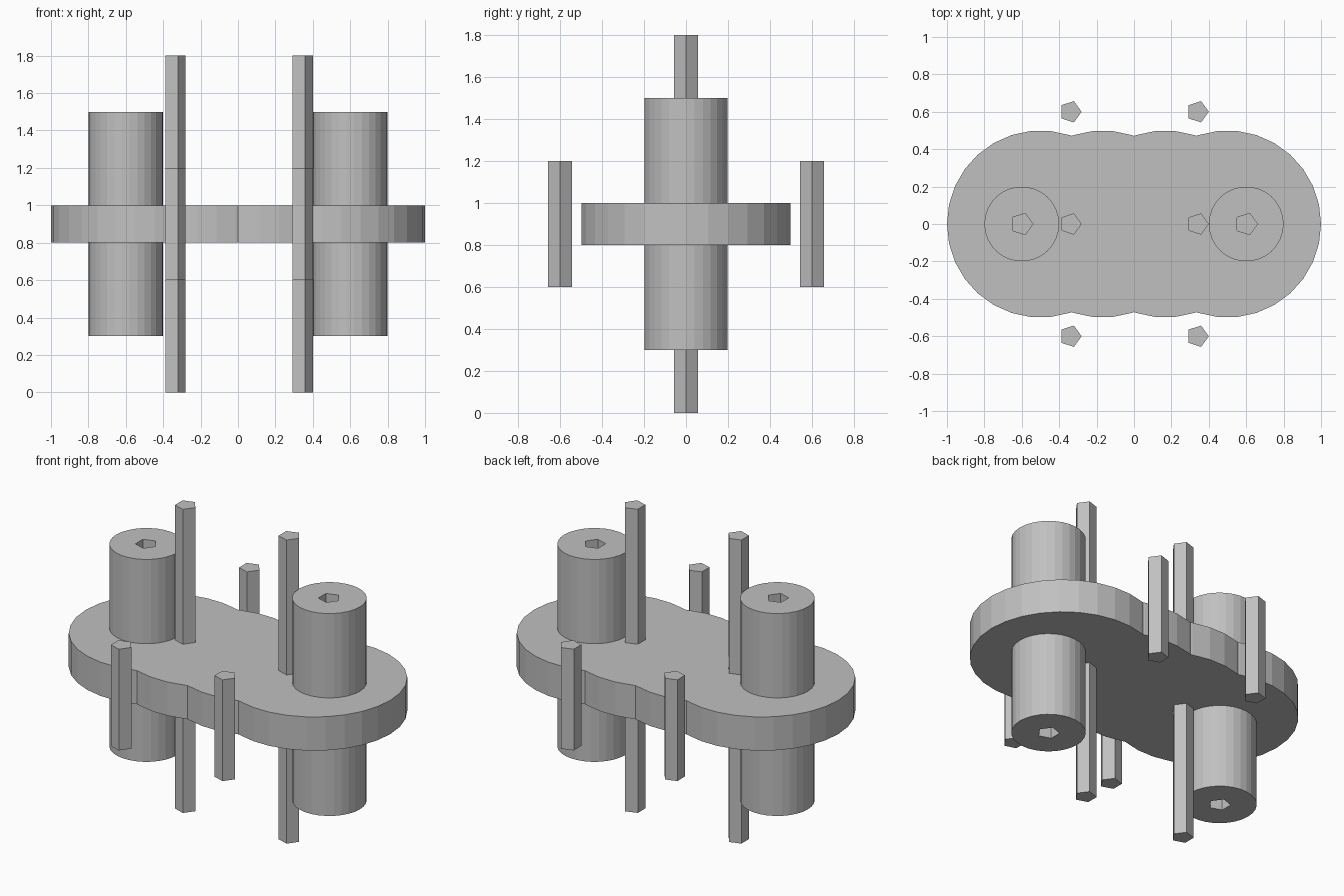
import bpy, bmesh
from math import sin, cos, pi, sqrt

cube = bpy.data.objects.get("Cube")
if cube:
    bpy.data.objects.remove(cube)

grey = bpy.data.materials.new("plain grey")
grey.use_nodes = True
grey.diffuse_color = (0.53, 0.53, 0.53, 1)
grey.node_tree.nodes["Principled BSDF"].inputs["Base Color"].default_value = grey.diffuse_color


def polygon(cx, cy, r, sides):
    return [(cx + r * cos(2 * pi * i / sides), cy + r * sin(2 * pi * i / sides))
            for i in range(sides)]


def prism(name, loops, z0, z1):
    """Upright prism; the first loop is the outside, any other is a hole."""
    bm = bmesh.new()
    rims = {z0: [], z1: []}
    for loop in loops:
        rings = []
        for z in (z0, z1):
            ring = [bm.verts.new((x, y, z)) for x, y in loop]
            rims[z] += [bm.edges.new((ring[i - 1], ring[i])) for i in range(len(ring))]
            rings.append(ring)
        low, high = rings
        for i in range(len(low)):
            bm.faces.new((low[i - 1], low[i], high[i], high[i - 1]))
        if len(loops) == 1:
            bm.faces.new(low)
            bm.faces.new(high)
    if len(loops) > 1:
        for edges in rims.values():
            bmesh.ops.triangle_fill(bm, use_beauty=True, edges=edges)
    bmesh.ops.recalc_face_normals(bm, faces=bm.faces)
    mesh = bpy.data.meshes.new(name)
    bm.to_mesh(mesh)
    bm.free()
    mesh.materials.append(grey)
    obj = bpy.data.objects.new(name, mesh)
    bpy.context.collection.objects.link(obj)
    return obj


# Scalloped plate: four overlapping discs merged into one outline
R, outer, inner = 0.5, 0.5, 0.167
notch = (outer + inner) / 2
quarter = [p for p in polygon(outer, 0, R, 30) if p[1] > 0.001 and p[0] > notch]
quarter.append((notch, sqrt(R * R - (outer - notch) ** 2)))
quarter += [p for p in polygon(inner, 0, R, 30) if p[1] > 0.001 and 0.001 < p[0] < notch]
middle = (0, sqrt(R * R - inner * inner))
upper = [(1, 0)] + quarter + [middle] + [(-x, y) for x, y in reversed(quarter)]
outline = upper + [(-x, -y) for x, y in upper]
prism("plate", [outline], 0.8, 1.0)

for side, s in (("left", 1), ("right", -1)):
    # Round post with a five-sided bore, plugged midway by the plate
    prism(side + "_post", [polygon(0.6 * s, 0, 0.2, 30), polygon(0.6 * s, 0, 0.06, 5)], 0.3, 1.5)
    # Five-sided pins: a long one through the plate, short ones front and back
    prism(side + "_long_pin", [polygon(0.34 * s, 0, 0.06, 5)], 0, 1.8)
    for end, y in (("front", -0.6), ("back", 0.6)):
        prism(f"{side}_{end}_pin", [polygon(0.34 * s, y, 0.06, 5)], 0.6, 1.2)
